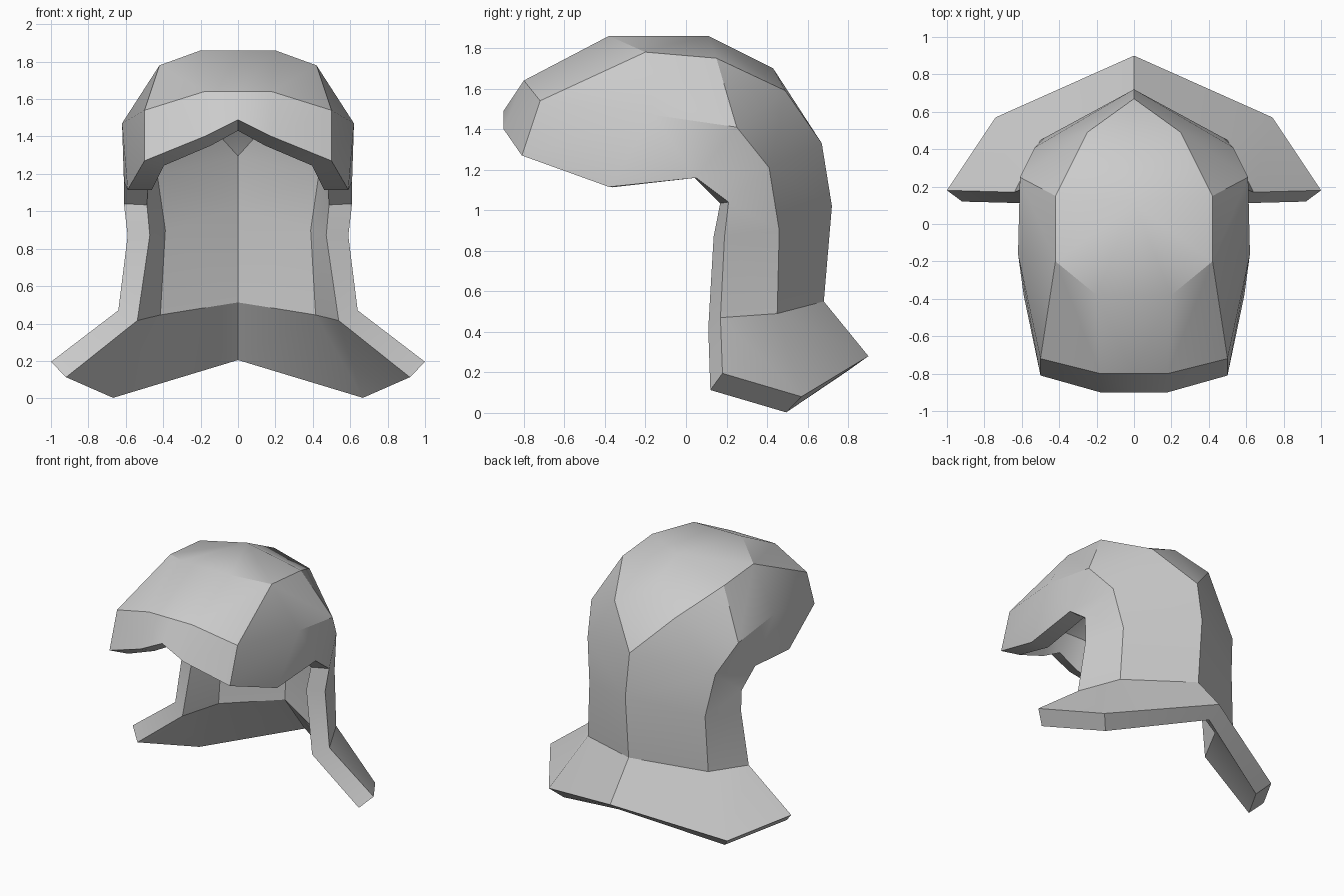
import bpy
import bmesh
import math

cube = bpy.data.objects.get("Cube")
if cube:
    bpy.data.objects.remove(cube, do_unlink=True)

# One plain grey for the whole shell
grey = bpy.data.materials.new("light grey")
grey.use_nodes = True
colour = (0.6, 0.6, 0.6, 1)
grey.diffuse_color = colour
grey.node_tree.nodes["Principled BSDF"].inputs["Base Color"].default_value = colour

# Named corners of the left half of the hood
points = {
    # brim, from its lower edge upward
    "brim_mid": (0, -.90, 1.49), "brim_in": (.18, -.90, 1.40), "brim_out": (.50, -.81, 1.27),
    "brow_mid": (0, -.80, 1.64), "brow_in": (.18, -.80, 1.64), "brow_out": (.50, -.72, 1.54),
    # crown
    "top_mid": (0, -.38, 1.86), "top_in": (.20, -.38, 1.86), "top_out": (.42, -.20, 1.78),
    "crown": (0, .11, 1.86), "crown_side": (.42, .15, 1.75),
    "nape_top": (0, .43, 1.70), "nape_side": (.25, .49, 1.59), "nape": (0, .67, 1.33),
    # cheek
    "cheek_low": (.59, -.38, 1.115), "temple": (.62, -.16, 1.47), "ear": (.61, .25, 1.41),
    "jaw": (.61, .05, 1.16), "jaw_back": (.53, .41, 1.21), "throat": (.61, .21, 1.04),
    # neck, waist and flared hem, each from front edge to back seam
    "neck_front": (.59, .19, .87), "neck_side": (.48, .46, .90), "neck_back": (0, .72, 1.02),
    "waist_front": (.64, .17, .47), "waist_side": (.50, .45, .49), "waist_back": (0, .68, .55),
    "hem_front": (1, .18, .195), "hem_side": (.74, .57, .08), "hem_back": (0, .90, .28),
}

panels = [
    "brim_mid brim_in brow_in brow_mid", "brim_in brim_out brow_out brow_in",
    "brow_mid brow_in top_in top_mid", "brow_in brow_out top_out top_in",
    "top_mid top_in crown", "top_in top_out crown", "top_out crown_side crown",
    "crown crown_side nape_side nape_top", "nape_top nape_side nape",
    "brim_out cheek_low temple brow_out", "brow_out temple top_out",
    "top_out temple ear crown_side", "cheek_low jaw temple", "jaw ear temple",
    "crown_side ear nape_side", "nape_side ear jaw_back nape",
    "jaw jaw_back ear", "jaw throat jaw_back",
    "throat neck_front neck_side jaw_back", "jaw_back neck_side neck_back nape",
]
# Collar bands between successive rows
for upper, lower in (("neck", "waist"), ("waist", "hem")):
    for a, b in (("front", "side"), ("side", "back")):
        panels.append(f"{upper}_{a} {lower}_{a} {lower}_{b} {upper}_{b}")

bm = bmesh.new()
verts = {name: bm.verts.new(co) for name, co in points.items()}
for panel in panels:
    bm.faces.new([verts[name] for name in panel.split()])
bmesh.ops.recalc_face_normals(bm, faces=bm.faces)
highest = max(bm.faces, key=lambda f: f.calc_center_median().z)
if highest.normal.z < 0:
    bmesh.ops.reverse_faces(bm, faces=bm.faces)

mesh = bpy.data.meshes.new("hood")
bm.to_mesh(mesh)
bm.free()
mesh.materials.append(grey)
hood = bpy.data.objects.new("hood", mesh)
bpy.context.collection.objects.link(hood)

# Mirror the half, then give the shell its thickness inward
mirror = hood.modifiers.new("mirror", "MIRROR")
mirror.use_clip = True
shell = hood.modifiers.new("shell", "SOLIDIFY")
shell.thickness = 0.13
shell.offset = -1

bpy.ops.object.select_all(action="DESELECT")
hood.select_set(True)
bpy.context.view_layer.objects.active = hood
bpy.ops.object.convert(target="MESH")
bpy.ops.object.shade_smooth_by_angle(angle=math.radians(30))
